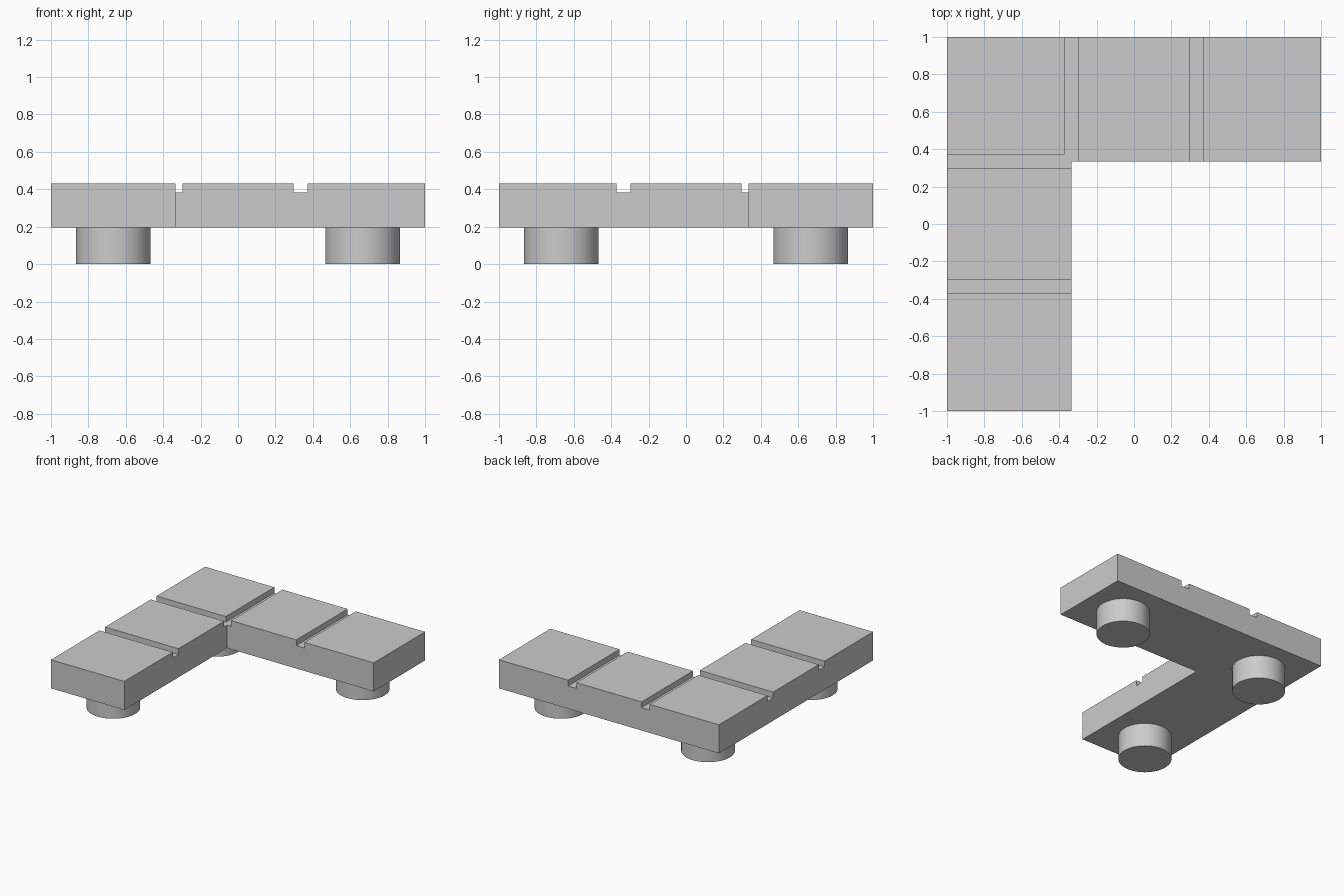
import bpy
import bmesh

cube = bpy.data.objects.get("Cube")
if cube:
    bpy.data.objects.remove(cube, do_unlink=True)

BOTTOM, FLOOR, TOP = 0.195, 0.383, 0.43   # underside, groove floor, top
INNER = 1 / 3                             # edge of each square cell
HALF_GROOVE = 0.037
LEG_RADIUS = 0.2

grey = bpy.data.materials.new("plain grey")
grey.use_nodes = True
colour = (0.6, 0.6, 0.6, 1)
grey.diffuse_color = colour
grey.node_tree.nodes["Principled BSDF"].inputs["Base Color"].default_value = colour


def make_object(name, bm):
    mesh = bpy.data.meshes.new(name)
    bmesh.ops.recalc_face_normals(bm, faces=bm.faces)
    bm.to_mesh(mesh)
    bm.free()
    mesh.materials.append(grey)
    obj = bpy.data.objects.new(name, mesh)
    bpy.context.collection.objects.link(obj)
    return obj


def prism(name, outline, z0, z1):
    """Extrude a flat outline from z0 up to z1."""
    bm = bmesh.new()
    face = bm.faces.new([bm.verts.new((x, y, z0)) for x, y in outline])
    top = bmesh.ops.extrude_face_region(bm, geom=[face])["geom"]
    verts = [v for v in top if isinstance(v, bmesh.types.BMVert)]
    bmesh.ops.translate(bm, verts=verts, vec=(0, 0, z1 - z0))
    return make_object(name, bm)


def cut_box(target, x0, x1, y0, y1):
    """Cut a groove into the top of the target."""
    cutter = prism("groove_cutter", [(x0, y0), (x1, y0), (x1, y1), (x0, y1)],
                   FLOOR, TOP + 0.1)
    cutter.hide_render = True
    mod = target.modifiers.new("groove", 'BOOLEAN')
    mod.operation = 'DIFFERENCE'
    mod.solver = 'EXACT'
    mod.object = cutter
    bpy.context.view_layer.objects.active = target
    bpy.ops.object.modifier_apply(modifier=mod.name)
    bpy.data.objects.remove(cutter, do_unlink=True)


# L-shaped slab
slab = prism("corner_slab",
             [(-1, -1), (-INNER, -1), (-INNER, INNER), (1, INNER), (1, 1), (-1, 1)],
             BOTTOM, TOP)

# Grooves dividing each arm into square pads
for centre in (-INNER, INNER):
    lo, hi = centre - HALF_GROOVE, centre + HALF_GROOVE
    cut_box(slab, -1.1, -INNER + 0.01, lo, hi)
    cut_box(slab, lo, hi, INNER - 0.01, 1.1)

# Round legs at the corner and both ends
for name, x, y in (("corner_leg", -1, 1), ("front_leg", -1, -1), ("left_leg", 1, 1)):
    bpy.ops.mesh.primitive_cylinder_add(
        vertices=48, radius=LEG_RADIUS, depth=BOTTOM,
        location=(x * 2 / 3, y * 2 / 3, BOTTOM / 2))
    leg = bpy.context.object
    leg.name = name
    leg.data.materials.append(grey)
    bpy.ops.object.shade_smooth_by_angle()
